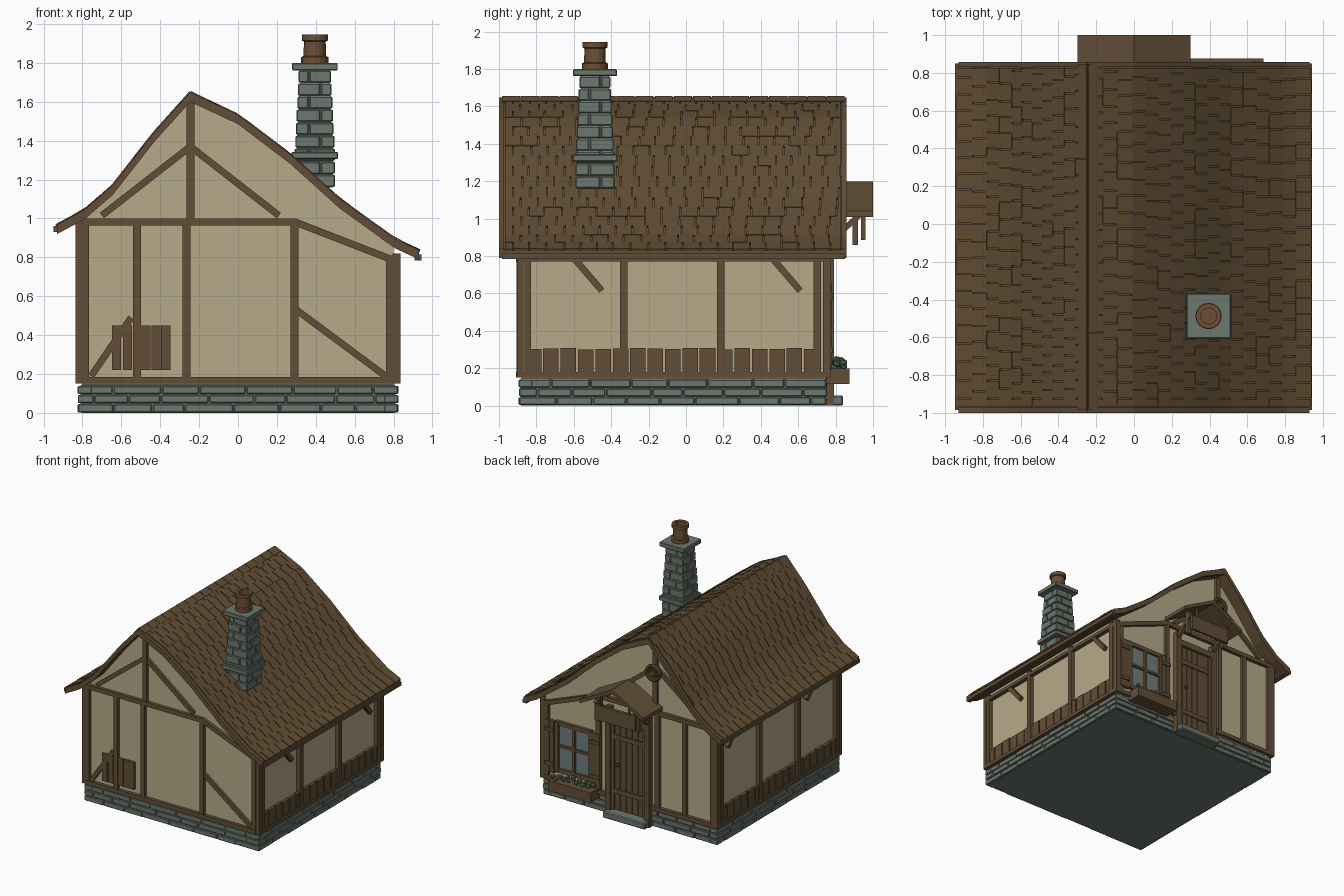
import bpy, bmesh, math, random
from mathutils import Vector, Matrix

random.seed(4)
if "Cube" in bpy.data.objects:
    bpy.data.objects.remove(bpy.data.objects["Cube"])


def material(name, r, g, b):
    m = bpy.data.materials.new(name)
    m.use_nodes = True
    col = tuple((c / 255) ** 2.2 for c in (r, g, b)) + (1,)
    m.diffuse_color = col
    m.node_tree.nodes["Principled BSDF"].inputs["Base Color"].default_value = col
    return m


PLASTER = material("plaster", 180, 168, 136)
WOOD = material("timber", 98, 79, 57)
SHINGLE = material("roof shingle", 98, 79, 55)
STONE = material("grey stone", 108, 119, 110)
POT = material("clay pot", 108, 80, 56)
GLASS = material("window glass", 112, 124, 126)
LEAF = material("leaf", 96, 112, 94)


def finish(bm, name, mat, bevel=0):
    bmesh.ops.recalc_face_normals(bm, faces=bm.faces)
    me = bpy.data.meshes.new(name)
    bm.to_mesh(me)
    bm.free()
    me.materials.append(mat)
    ob = bpy.data.objects.new(name, me)
    bpy.context.collection.objects.link(ob)
    if bevel:
        mod = ob.modifiers.new("bevel", 'BEVEL')
        mod.width, mod.segments = bevel, 1
    return ob


def block(bm, x0, x1, y0, y1, z0, z1):
    mid = Vector((x0 + x1, y0 + y1, z0 + z1)) / 2
    size = Matrix.Diagonal((x1 - x0, y1 - y0, z1 - z0, 1))
    bmesh.ops.create_cube(bm, size=1, matrix=Matrix.Translation(mid) @ size)


def beam(bm, p, q, width, depth, n):
    p, q, n = Vector(p), Vector(q), Vector(n)
    along = (q - p).normalized()
    m = Matrix((along, n, along.cross(n))).transposed().to_4x4()
    m.translation = (p + q) / 2
    bmesh.ops.create_cube(bm, size=1, matrix=m @ Matrix.Diagonal(((q - p).length, depth, width, 1)))


def prism(name, mat, outline, y0, y1):
    bm = bmesh.new()
    face = bm.faces.new([bm.verts.new((x, y0, z)) for x, z in outline])
    ext = bmesh.ops.extrude_face_region(bm, geom=[face])
    verts = [v for v in ext["geom"] if isinstance(v, bmesh.types.BMVert)]
    bmesh.ops.translate(bm, verts=verts, vec=(0, y1 - y0, 0))
    return finish(bm, name, mat)


def strip(line, top, bottom):
    return [(x, z - top) for x, z in line] + [(x, z - bottom) for x, z in reversed(line)]


# Roof lines from ridge to eave
LEFT = [(-.245, 1.645), (-.43, 1.44), (-.645, 1.165), (-.79, 1.04), (-.93, .965)]
RIGHT = [(-.245, 1.645), (0, 1.53), (.27, 1.325), (.525, 1.095), (.81, .89), (.93, .835)]
ROOF = LEFT[::-1] + RIGHT[1:]
FRONT, BACK = -.88, .745

# Plaster body
inside = [(x, z - .04) for x, z in ROOF if abs(x) < .78]
prism("plaster_walls", PLASTER, [(-.8, .14), (-.8, .985)] + inside + [(.8, .85), (.8, .14)], FRONT, BACK)

# Stone plinth: core and running-bond courses
bm = bmesh.new()
block(bm, -.81, .81, -.885, .74, 0, .145)
for row in range(3):
    z0, z1 = row * .047 + .003, row * .047 + .045
    for lo, hi, along_x in ((-.825, .825, True), (-.895, .755, False)):
        for side in (0, 1):
            a = lo
            b = lo + (.1 if row % 2 else .2) + random.uniform(-.03, .03)
            while a < hi:
                b = hi if hi - b < .08 else b
                e = random.uniform(0, .006)
                if along_x:
                    y = (-.895 + e, -.82) if side == 0 else (.68, .755 - e)
                    block(bm, a + .003, b - .003, *y, z0, z1)
                else:
                    x = (-.825 + e, -.75) if side == 0 else (.75, .825 - e)
                    block(bm, *x, a + .003, b - .003, z0, z1)
                a, b = b, b + random.uniform(.16, .26)
finish(bm, "stone_plinth", STONE, .005)

# Gable timbers, front and back
for name, y, n in (("front_timbers", FRONT - .008, -1), ("back_timbers", BACK + .008, 1)):
    bm = bmesh.new()

    def bar(x0, z0, x1, z1, w=.04, d=.035):
        beam(bm, (x0, y, z0), (x1, y, z1), w, d, (0, n, 0))

    for x, top in ((-.787, 1), (-.52, .98), (-.265, .98), (.29, .98), (.78, .81)):
        bar(x, .15, x, top)
    bar(-.8, .982, .3, .982, .036, .04)
    bar(.29, .983, .8, .785, .036, .04)
    bar(-.245, 1, -.245, 1.6)
    bar(-.245, 1.37, -.7, 1.015, .035, .03)
    bar(-.245, 1.37, .21, 1.015, .035, .03)
    if n < 0:
        bar(-.8, .167, .8, .167, .034, .04)
        bar(-.755, .19, -.55, .49, .035, .03)
        bar(.3, .53, .765, .185, .035, .03)
        for x in (-.625, -.568, -.475, -.422, -.372):
            bar(x, .22, x, .45, .048, .03)
    else:
        bar(-.8, .167, -.19, .167, .034, .04)
        bar(.19, .167, .8, .167, .034, .04)
    finish(bm, name, WOOD)

# Side walls: posts, sill, plate, braces and low planks
for name, s, top in (("left_side_timbers", 1, .8), ("right_side_timbers", -1, .97)):
    bm = bmesh.new()

    def rail(y0, z0, y1, z1, w=.04, d=.04):
        beam(bm, (s * .815, y0, z0), (s * .815, y1, z1), w, d, (s, 0, 0))

    for y in (-.885, -.847, -.333, .185, .703, .752):
        rail(y, .15, y, top + .02, .034 if abs(y) > .8 else .04)
    rail(-.89, .165, .76, .165, .03)
    rail(-.89, top - .015, .76, top - .015, .03)
    for y in (-.6, .46):
        rail(y, top - .01, y + .15, top - .185, .035, .035)
    for i in range(17):
        y = -.815 + i * .093
        rail(y, .18, y, .305 + random.uniform(-.004, .004), .083, .025)
    finish(bm, name, WOOD)

# Roof deck, barge boards, eave beams
prism("roof_deck", SHINGLE, strip(ROOF, .006, .04), -.985, .845)
for name, y in (("front_barge_board", -1), ("back_barge_board", .83)):
    prism(name, WOOD, strip(ROOF, -.004, .045), y, y + .028)
bm = bmesh.new()
for x, z in ((-.93, .945), (.925, .8)):
    beam(bm, (x, -.985, z), (x, .85, z), .036, .03, (0, 0, 1))
finish(bm, "eave_beams", WOOD)


def at(line, s):
    for a, b in zip(line, line[1:]):
        a, b = Vector((a[0], 0, a[1])), Vector((b[0], 0, b[1]))
        if s <= (b - a).length:
            return a + (b - a).normalized() * s
        s -= (b - a).length
    return b


# Shingle courses on both slopes
for name, line in (("right_shingles", LEFT), ("left_shingles", RIGHT)):
    bm = bmesh.new()
    length = sum(math.dist(a, b) for a, b in zip(line, line[1:]))
    rows = round(length / .085)
    for r in range(rows):
        p, q = at(line, length * r / rows), at(line, length * (r + 1) / rows)
        d = (q - p).normalized()
        n = Vector((-d.z, 0, d.x))
        n = n if n.z > 0 else -n
        y = -.97
        while y < .83:
            w = random.uniform(.08, .1) if y > -.97 or r % 2 else .045
            end = min(y + w, .83)
            mid = Vector((0, (y + end) / 2, 0)) + n * random.uniform(0, .003)
            beam(bm, p + mid, q + d * .006 + mid, end - y - .007, .012, n)
            y += w
    finish(bm, name, SHINGLE)

# Ridge caps
bm = bmesh.new()
for i in range(18):
    y = -.985 + i * .102
    for x, z in ((-.29, 1.598), (-.19, 1.622)):
        d = (Vector((x, 0, z)) - Vector((-.245, 0, 1.65))).normalized()
        n = Vector((-d.z, 0, d.x))
        beam(bm, (-.245, y + .05, 1.65), (x, y + .05, z), .096, .014, n)
finish(bm, "ridge_caps", SHINGLE)

# Chimney: tapered courses of four stones, band and cap slab
CX, CY = .395, -.487
bm = bmesh.new()
for i in range(9):
    z = 1.16 + i * .067
    h = .104 - max(0, i - 2) * .0035
    o = .03 if i % 2 else -.03
    block(bm, CX - h + .008, CX + h - .008, CY - h + .008, CY + h - .008, z, z + .07)
    for x0, x1 in ((-h, o - .003), (o + .003, h)):
        for y0, y1 in ((-h, -o - .003), (-o + .003, h)):
            block(bm, CX + x0, CX + x1, CY + y0, CY + y1, z + .003, z + .064)
for z, h in ((1.305, .12), (1.762, .118)):
    block(bm, CX - h, CX + h, CY - h, CY + h, z, z + .037)
finish(bm, "chimney_stack", STONE, .005)

# Chimney pot turned from a profile
bm = bmesh.new()
profile = [(.07, 1.795), (.07, 1.83), (.058, 1.835), (.056, 1.91), (.067, 1.915),
           (.067, 1.945), (.042, 1.945), (.042, 1.81), (0, 1.81)]
vs = [bm.verts.new((CX + r, CY, z)) for r, z in profile]
es = [bm.edges.new(e) for e in zip(vs, vs[1:])]
bmesh.ops.spin(bm, geom=vs + es, cent=(CX, CY, 0), axis=(0, 0, 1), angle=math.tau, steps=16)
bmesh.ops.remove_doubles(bm, verts=bm.verts, dist=.0005)
finish(bm, "chimney_pot", POT)

# Door with planks, battens and knob
bm = bmesh.new()
for i in range(5):
    x = -.14 + i * .056
    block(bm, x + .002, x + .054, .74, .762, .06, .82)
for z in (.2, .66):
    block(bm, -.135, .135, .755, .772, z, z + .04)
bmesh.ops.create_icosphere(bm, subdivisions=2, radius=.015, matrix=Matrix.Translation((.1, .778, .45)))
finish(bm, "door", WOOD)
bm = bmesh.new()
for s in (-1, 1):
    block(bm, s * .185 - .022, s * .185 + .022, .735, .79, 0, .93)
    block(bm, s * .15 - .015, s * .15 + .015, .735, .775, .06, .85)
    beam(bm, (s * .185, .775, .88), (s * .185, .95, 1.04), .03, .03, (1, 0, 0))
block(bm, -.2, .2, .735, .785, .82, .87)
finish(bm, "door_frame", WOOD)
bm = bmesh.new()
block(bm, -.2, .2, .74, .84, 0, .055)
finish(bm, "door_step", STONE, .008)

# Door hood and hanging board
prism("door_hood", WOOD, strip([(-.3, 1.04), (0, 1.2), (.3, 1.04)], 0, .032), .74, 1)
bm = bmesh.new()
block(bm, -.19, .19, .935, .96, .885, 1.01)
for s in (-1, 1):
    block(bm, s * .13 - .008, s * .13 + .008, .94, .955, 1, 1.12)
    block(bm, s * .185 - .018, s * .185 + .018, .89, .92, .86, 1.07)
finish(bm, "hanging_board", WOOD)

# Window, shutters and flower box
bm = bmesh.new()
block(bm, .36, .68, .74, .752, .25, .65)
finish(bm, "window_glass", GLASS)
bm = bmesh.new()
for x, w in ((.36, .035), (.52, .022), (.68, .035)):
    block(bm, x - w / 2, x + w / 2, .74, .772, .24, .66)
for z, w in ((.25, .035), (.46, .02), (.65, .035)):
    block(bm, .35, .69, .74, .77, z - w / 2, z + w / 2)
finish(bm, "window_frame", WOOD)
bm = bmesh.new()
for x in (.27, .7):
    for i in range(2):
        block(bm, x + i * .044, x + i * .044 + .041, .75, .778, .22, .66)
    for z in (.28, .57):
        block(bm, x, x + .085, .77, .787, z, z + .03)
finish(bm, "shutters", WOOD)
bm = bmesh.new()
block(bm, .285, .685, .75, .875, .115, .2)
finish(bm, "flower_box", WOOD)
bm = bmesh.new()
for i in range(16):
    spot = Vector((.31 + i * .0235, random.uniform(.79, .86), random.uniform(.205, .245)))
    bmesh.ops.create_icosphere(bm, subdivisions=1, radius=random.uniform(.016, .024),
                               matrix=Matrix.Translation(spot))
finish(bm, "flowers", LEAF)

# Round wheel ornament on the back king post
bpy.ops.mesh.primitive_torus_add(major_radius=.06, minor_radius=.016, major_segments=20, minor_segments=8,
                                 location=(-.245, .79, 1.33), rotation=(math.pi / 2, 0, 0))
ring = bpy.context.object
ring.name = "round_ornament"
ring.data.materials.append(WOOD)
bm = bmesh.new()
for i in range(3):
    v = Vector((math.cos(i * math.pi / 3), 0, math.sin(i * math.pi / 3))) * .06
    c = Vector((-.245, .79, 1.33))
    beam(bm, c - v, c + v, .014, .014, (0, 1, 0))
finish(bm, "ornament_spokes", WOOD)
